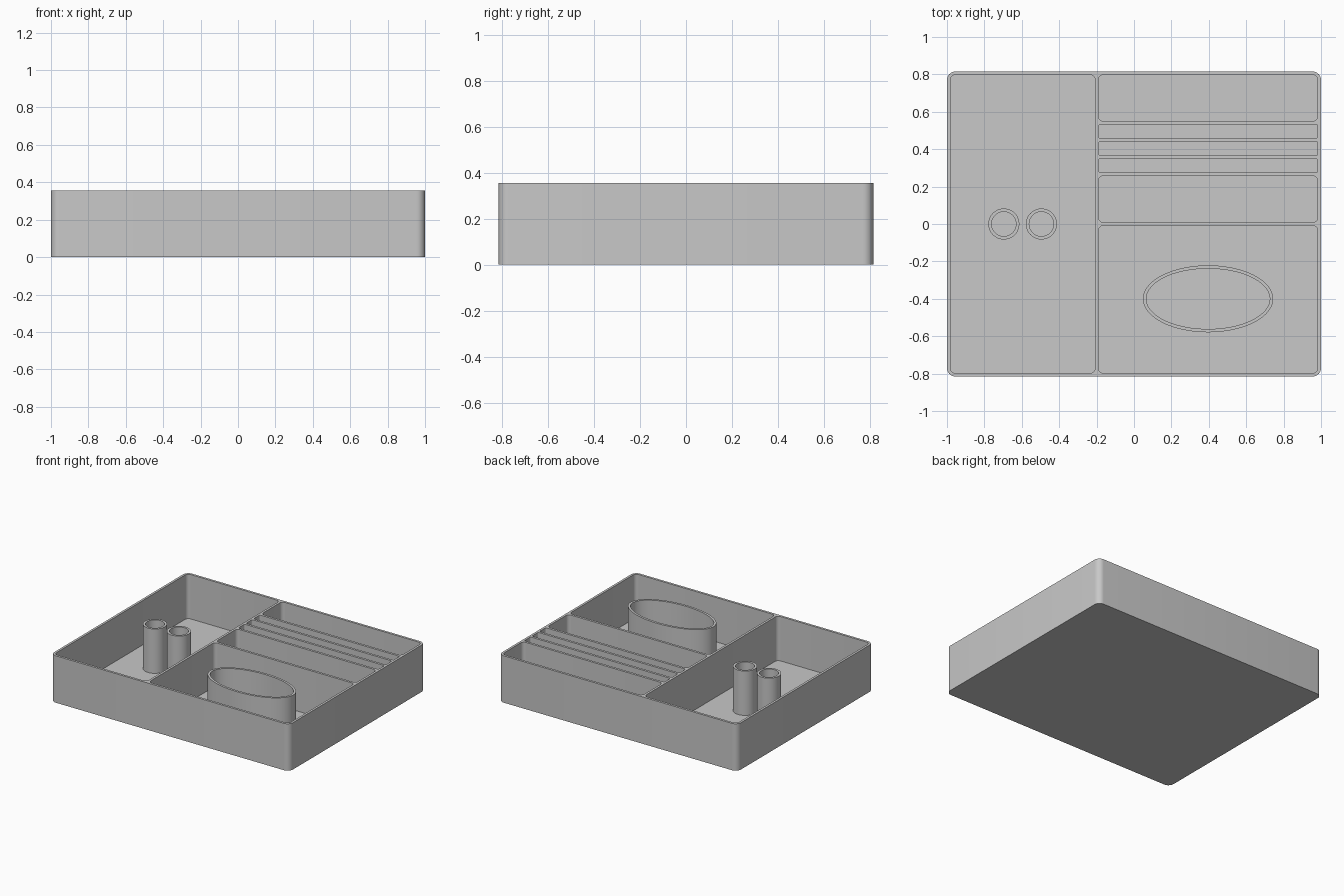
import bpy
import bmesh
from math import sin, cos, pi, radians

HEIGHT, WALL, FLOOR = 0.355, 0.0177, 0.019
HALF_X, HALF_Y = 1.0, 0.815

old = bpy.data.objects.get("Cube")
if old:
    bpy.data.objects.remove(old, do_unlink=True)

gray = bpy.data.materials.new("plain gray")
gray.use_nodes = True
COLOR = (0.58, 0.58, 0.58, 1)
gray.diffuse_color = COLOR
gray.node_tree.nodes["Principled BSDF"].inputs["Base Color"].default_value = COLOR


def rounded_rect(x0, x1, y0, y1, r, steps=8):
    """Counter-clockwise outline with rounded corners."""
    corners = [(x1 - r, y1 - r), (x0 + r, y1 - r), (x0 + r, y0 + r), (x1 - r, y0 + r)]
    return [(cx + r * cos((q + i / steps) * pi / 2), cy + r * sin((q + i / steps) * pi / 2))
            for q, (cx, cy) in enumerate(corners) for i in range(steps + 1)]


def ellipse(cx, cy, a, b, n):
    return [(cx + a * cos(2 * pi * i / n), cy + b * sin(2 * pi * i / n)) for i in range(n)]


def add_prism(bm, outline, z0, z1):
    low = [bm.verts.new((x, y, z0)) for x, y in outline]
    top = [bm.verts.new((x, y, z1)) for x, y in outline]
    bm.faces.new(low[::-1])
    bm.faces.new(top)
    for i in range(len(low)):
        j = (i + 1) % len(low)
        bm.faces.new((low[i], low[j], top[j], top[i]))


def add_ring(bm, outer, inner, z0, z1):
    loops = [[bm.verts.new((x, y, z)) for x, y in pts]
             for pts, z in ((outer, z0), (outer, z1), (inner, z1), (inner, z0))]
    n = len(outer)
    for k in range(4):
        a, b = loops[k], loops[(k + 1) % 4]
        for i in range(n):
            j = (i + 1) % n
            bm.faces.new((a[i], a[j], b[j], b[i]))


def finish(bm, name):
    mesh = bpy.data.meshes.new(name)
    bm.to_mesh(mesh)
    bm.free()
    mesh.materials.append(gray)
    ob = bpy.data.objects.new(name, mesh)
    bpy.context.collection.objects.link(ob)
    return ob


def select_only(ob):
    bpy.ops.object.select_all(action='DESELECT')
    ob.select_set(True)
    bpy.context.view_layer.objects.active = ob


def smooth(ob):
    select_only(ob)
    bpy.ops.object.shade_smooth_by_angle(angle=radians(30))


# Tray body: a solid block with rounded vertical corners
bm = bmesh.new()
add_prism(bm, rounded_rect(-HALF_X, HALF_X, -HALF_Y, HALF_Y, 0.045), 0, HEIGHT)
tray = finish(bm, "tray")

# Pockets: long side bay, front bay, and rear bays split by thin dividers
in_x, in_y, half = HALF_X - WALL, HALF_Y - WALL, WALL / 2
split_x = -0.199
pockets = [(-in_x, split_x - half, -in_y, in_y, 0.027),
           (split_x + half, in_x, -in_y, -half, 0.027)]
dividers = [0.0] + [0.2665 + 0.0915 * i for i in range(4)] + [in_y + half]
for i, (y0, y1) in enumerate(zip(dividers, dividers[1:])):
    radius = 0.027 if i in (0, 4) else 0.01
    pockets.append((split_x + half, in_x, y0 + half, y1 - half, radius))
bm = bmesh.new()
for *box, radius in pockets:
    add_prism(bm, rounded_rect(*box, radius), FLOOR, HEIGHT + 0.1)
cutter = finish(bm, "pocket_cutter")
cutter.hide_render = True

cut = tray.modifiers.new("pockets", 'BOOLEAN')
cut.operation = 'DIFFERENCE'
cut.solver = 'EXACT'
cut.object = cutter
select_only(tray)
bpy.ops.object.modifier_apply(modifier=cut.name)
bpy.data.objects.remove(cutter, do_unlink=True)
smooth(tray)

# Two round tubes and one oval cup standing on the floor
holders = [("left_tube", -0.495, 0, 0.083, 0.083, 48),
           ("right_tube", -0.696, 0, 0.083, 0.083, 48),
           ("oval_cup", 0.396, -0.4, 0.348, 0.179, 80)]
for name, cx, cy, a, b, n in holders:
    bm = bmesh.new()
    add_ring(bm, ellipse(cx, cy, a, b, n), ellipse(cx, cy, a - WALL, b - WALL, n),
             FLOOR - 0.005, HEIGHT)
    smooth(finish(bm, name))
